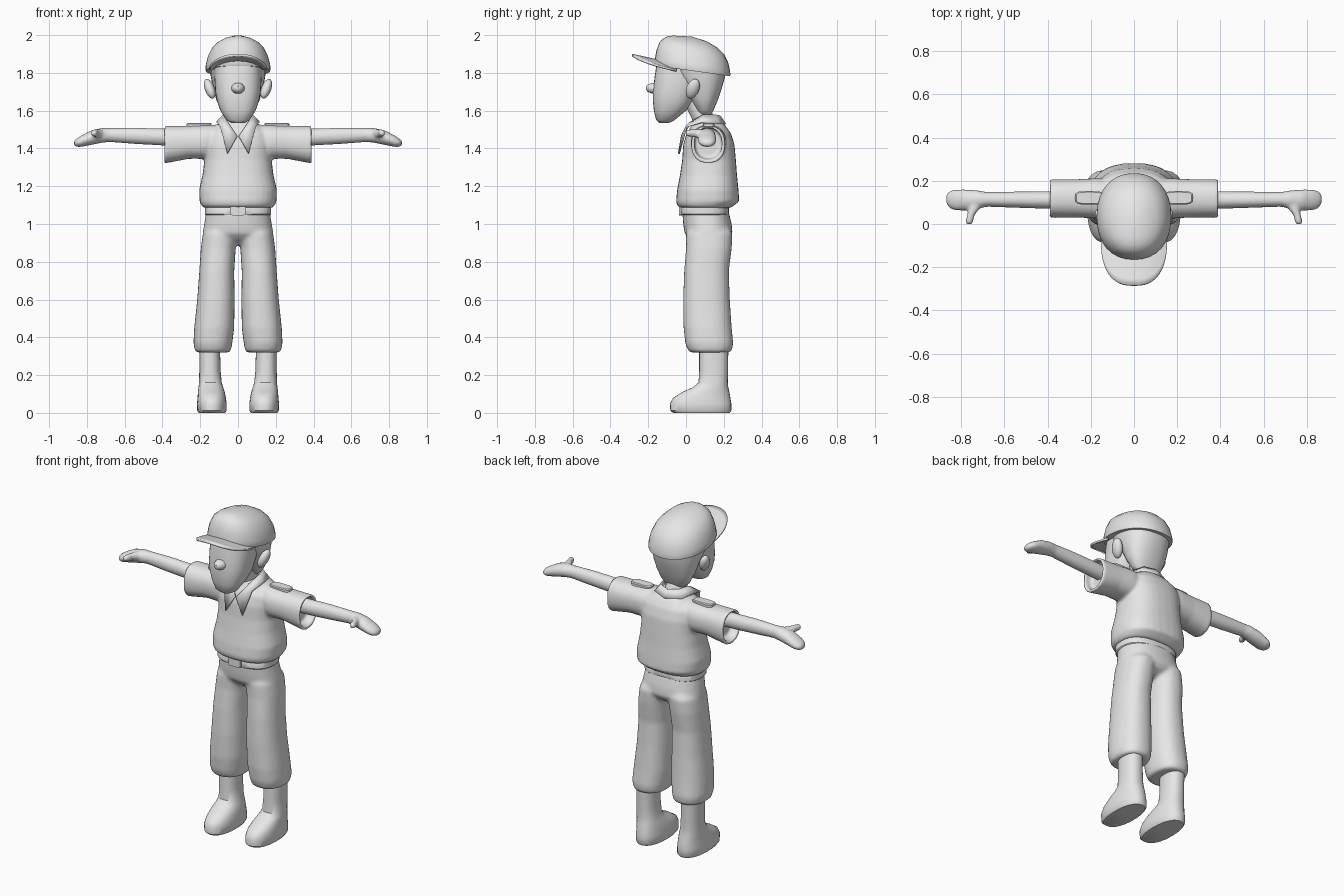
import bpy, bmesh, math
from mathutils import Matrix, Vector

grey = bpy.data.materials.new("plain_grey")
grey.diffuse_color = (0.8, 0.8, 0.8, 1)


def loft(bm, rings, axis=2, power=2.0, n=32):
    """Closed skin over rings (pos, u0, u1, v0, v1[, tilt]) stacked along an axis."""
    loops = []
    for pos, u0, u1, v0, v1, *tilt in rings:
        loop = []
        for i in range(n):
            a = 2 * math.pi * i / n
            c, s = math.cos(a), math.sin(a)
            u = (u0 + u1) / 2 + (u1 - u0) / 2 * math.copysign(abs(c) ** (2 / power), c)
            dv = (v1 - v0) / 2 * math.copysign(abs(s) ** (2 / power), s)
            v = (v0 + v1) / 2 + dv
            w = pos + (tilt[0] * dv if tilt else 0)
            co = {0: (w, u, v), 1: (u, w, v), 2: (u, v, w)}[axis]
            loop.append(bm.verts.new(co))
        loops.append(loop)
    for a, b in zip(loops, loops[1:]):
        for i in range(n):
            j = (i + 1) % n
            bm.faces.new((a[i], a[j], b[j], b[i]))
    bm.faces.new(loops[0])
    bm.faces.new(loops[-1])


def sym(rings):
    """Rings (z, y0, y1, half width[, tilt]) centred on x = 0."""
    return [(r[0], -r[3], r[3], r[1], r[2], *r[4:]) for r in rings]


def flip(rings, side, axis):
    """Mirror rings across x."""
    if side > 0:
        return rings
    if axis == 0:
        return [(-r[0], *r[1:]) for r in rings]
    return [(r[0], -r[2], -r[1], *r[3:]) for r in rings]


def finish(name, bm, fuse=0, angle=40, thick=0):
    bmesh.ops.recalc_face_normals(bm, faces=bm.faces)
    me = bpy.data.meshes.new(name)
    bm.to_mesh(me)
    bm.free()
    me.materials.append(grey)
    ob = bpy.data.objects.new(name, me)
    bpy.context.collection.objects.link(ob)
    bpy.ops.object.select_all(action='DESELECT')
    ob.select_set(True)
    bpy.context.view_layer.objects.active = ob
    if thick:
        m = ob.modifiers.new("thickness", 'SOLIDIFY')
        m.thickness, m.offset = thick, 0
    if fuse:
        m = ob.modifiers.new("fuse", 'REMESH')
        m.mode, m.voxel_size, m.use_smooth_shade = 'VOXEL', fuse, True
        m = ob.modifiers.new("soften", 'SMOOTH')
        m.factor, m.iterations = 0.5, 5
    else:
        bpy.ops.object.shade_smooth_by_angle(angle=math.radians(angle))
    return ob


def part(name, rings, axis=2, power=2.0, **kw):
    bm = bmesh.new()
    loft(bm, rings, axis, power)
    return finish(name, bm, **kw)


# Trousers: hips and two legs fused
leg = [(.32, .042, .225, .02, .236), (.335, .036, .23, .008, .245), (.37, .03, .236, -.004, .25),
       (.45, .02, .232, -.013, .242), (.6, .018, .216, -.015, .232), (.75, .02, .205, -.01, .227),
       (.87, .012, .197, 0, .242), (.95, 0, .186, 0, .246), (1.0, .01, .15, .02, .22)]
hips = sym([(.89, .06, .18, .05), (.92, .02, .23, .13), (.95, -.008, .247, .188),
            (1.0, -.015, .242, .179), (1.07, -.02, .225, .168)])
bm = bmesh.new()
loft(bm, hips, power=2.3)
for s in (1, -1):
    loft(bm, flip(leg, s, 2), power=2.3)
finish("trousers", bm, fuse=.011)

# Boots
boot = [(0, .068, .208, -.068, .232), (.012, .06, .216, -.083, .24), (.05, .06, .217, -.085, .24),
        (.08, .064, .214, -.068, .235), (.11, .07, .212, -.02, .23), (.135, .078, .209, .035, .224),
        (.16, .086, .206, .066, .221), (.22, .092, .205, .07, .222), (.37, .096, .205, .07, .225)]
for s, tag in ((1, "left"), (-1, "right")):
    part(tag + "_boot", flip(boot, s, 2), power=2.3)

# Belt and buckle
part("belt", sym([(1.047, -.022, .222, .17), (1.053, -.027, .227, .176),
                  (1.088, -.027, .227, .176), (1.095, -.022, .222, .17)]), power=2.5)
part("buckle", [(-.036, -.04, .04, 1.046, 1.098), (-.02, -.04, .04, 1.046, 1.098)],
     axis=1, power=8)

# Shirt: torso and hollow-ended sleeves fused
torso = sym([(1.085, -.025, .235, .178), (1.095, -.045, .25, .192), (1.12, -.053, .282, .204),
             (1.18, -.047, .278, .206), (1.26, -.032, .27, .188), (1.34, -.02, .264, .178),
             (1.42, -.015, .257, .178), (1.48, .002, .238, .17), (1.52, .03, .21, .12),
             (1.555, .05, .17, .07)])
sleeve = [(.08, .04, .2, 1.36, 1.525), (.17, .025, .212, 1.345, 1.525), (.26, .03, .207, 1.345, 1.52),
          (.392, .028, .207, 1.32, 1.52), (.392, .045, .19, 1.338, 1.508), (.34, .045, .19, 1.35, 1.508)]
bm = bmesh.new()
loft(bm, torso, power=2.5)
for s in (1, -1):
    loft(bm, flip(sleeve, s, 0), axis=0, power=2.3)
finish("shirt", bm, fuse=.009)

# Arms with hand and thumb, plus shoulder straps
arm = [(.25, .07, .15, 1.41, 1.5), (.39, .07, .152, 1.415, 1.505), (.55, .075, .15, 1.424, 1.51),
       (.68, .08, .148, 1.434, 1.508), (.72, .07, .155, 1.43, 1.508), (.78, .062, .16, 1.418, 1.495),
       (.83, .063, .16, 1.408, 1.468), (.855, .075, .15, 1.408, 1.452), (.868, .095, .135, 1.415, 1.44)]
thumb = [(.11, .69, .76, 1.45, 1.5), (.07, .715, .765, 1.455, 1.503), (.04, .738, .772, 1.46, 1.503),
         (.01, .744, .78, 1.463, 1.5), (-.002, .752, .774, 1.47, 1.494)]
strap = [(1.505, .14, .272, .09, .152), (1.53, .14, .272, .09, .152), (1.535, .145, .267, .095, .147)]
for s, tag in ((1, "left"), (-1, "right")):
    bm = bmesh.new()
    loft(bm, flip(arm, s, 0), axis=0)
    loft(bm, flip(thumb, s, 1), axis=1)
    finish(tag + "_arm", bm, fuse=.008)
    part(tag + "_shoulder_strap", flip(strap, s, 2), power=4)

# Collar: folded strip running round the neck, pointed at the front
top = [(.004, -.022, 1.465), (.055, .028, 1.54), (.076, .09, 1.576), (.056, .155, 1.576), (0, .178, 1.572)]
low = [(.056, -.038, 1.372), (.094, .002, 1.515), (.112, .08, 1.538), (.09, .17, 1.532), (0, .208, 1.528)]
bm = bmesh.new()
for s in (1, -1):
    a, b = ([bm.verts.new((s * x, y, z)) for x, y, z in pts] for pts in (top, low))
    for i in range(4):
        bm.faces.new((a[i], a[i + 1], b[i + 1], b[i]))
bmesh.ops.remove_doubles(bm, verts=bm.verts, dist=1e-4)
finish("collar", bm, thick=.01, angle=50)

# Neck, face and hair
part("neck", sym([(1.5, .05, .185, .068), (1.56, .03, .15, .06), (1.66, -.02, .11, .06)]))
part("face", sym([(1.535, -.142, -.09, .035), (1.55, -.158, -.06, .062), (1.6, -.17, 0, .093),
                  (1.65, -.175, .04, .111), (1.7, -.175, .06, .12), (1.78, -.166, .1, .125),
                  (1.85, -.155, .12, .125)]), power=2.5)
part("hair", sym([(1.575, .075, .13, .06), (1.6, .055, .145, .09), (1.66, .02, .17, .116),
                  (1.72, -.01, .19, .132), (1.78, -.07, .207, .144), (1.85, -.11, .212, .148)]),
     power=2.3)
part("nose", sym([]) + [(-.155, -.038, .038, 1.685, 1.75), (-.185, -.032, .032, 1.692, 1.745),
                        (-.203, -.02, .02, 1.7, 1.738), (-.211, -.008, .008, 1.71, 1.73)], axis=1)
for s, tag in ((1, "left"), (-1, "right")):
    bm = bmesh.new()
    mat = (Matrix.Translation((s * .15, .036, 1.716)) @ Matrix.Rotation(s * .35, 4, 'Y')
           @ Matrix.Rotation(-.35, 4, 'X') @ Matrix.Diagonal((.026, .034, .057, 1)))
    bmesh.ops.create_uvsphere(bm, u_segments=20, v_segments=12, radius=1, matrix=mat)
    finish(tag + "_ear", bm)

# Cap crown, sloping down to the back
part("cap_crown", sym([(1.81, -.163, .234, .17, -.14), (1.822, -.167, .235, .173, -.14),
                       (1.845, -.165, .232, .17, -.14), (1.885, -.158, .223, .16, -.15),
                       (1.93, -.142, .2, .138, -.17), (1.958, -.122, .165, .108, -.16),
                       (1.98, -.1, .11, .07, -.12), (1.995, -.07, .03, .025, -.05)]), power=2.2)

# Cap brim: arched plate from the crown out to a rounded front edge
bm = bmesh.new()
rows = []
for i in range(25):
    a = math.pi * i / 24
    c, s = math.cos(a), math.sin(a)
    inner = Vector((.14 * c, -.05 - .08 * s))
    outer = Vector((.152 * math.copysign(abs(c) ** .75, c), -.05 - .235 * s ** .75))
    row = []
    for k in range(6):
        p = inner.lerp(outer, k / 5)
        z = 1.865 + .22 * (-.15 - p.y) - .03 * (p.x / .15) ** 2
        row.append(bm.verts.new((p.x, p.y, z)))
    rows.append(row)
for a, b in zip(rows, rows[1:]):
    for k in range(5):
        bm.faces.new((a[k], a[k + 1], b[k + 1], b[k]))
finish("cap_brim", bm, thick=.012)
